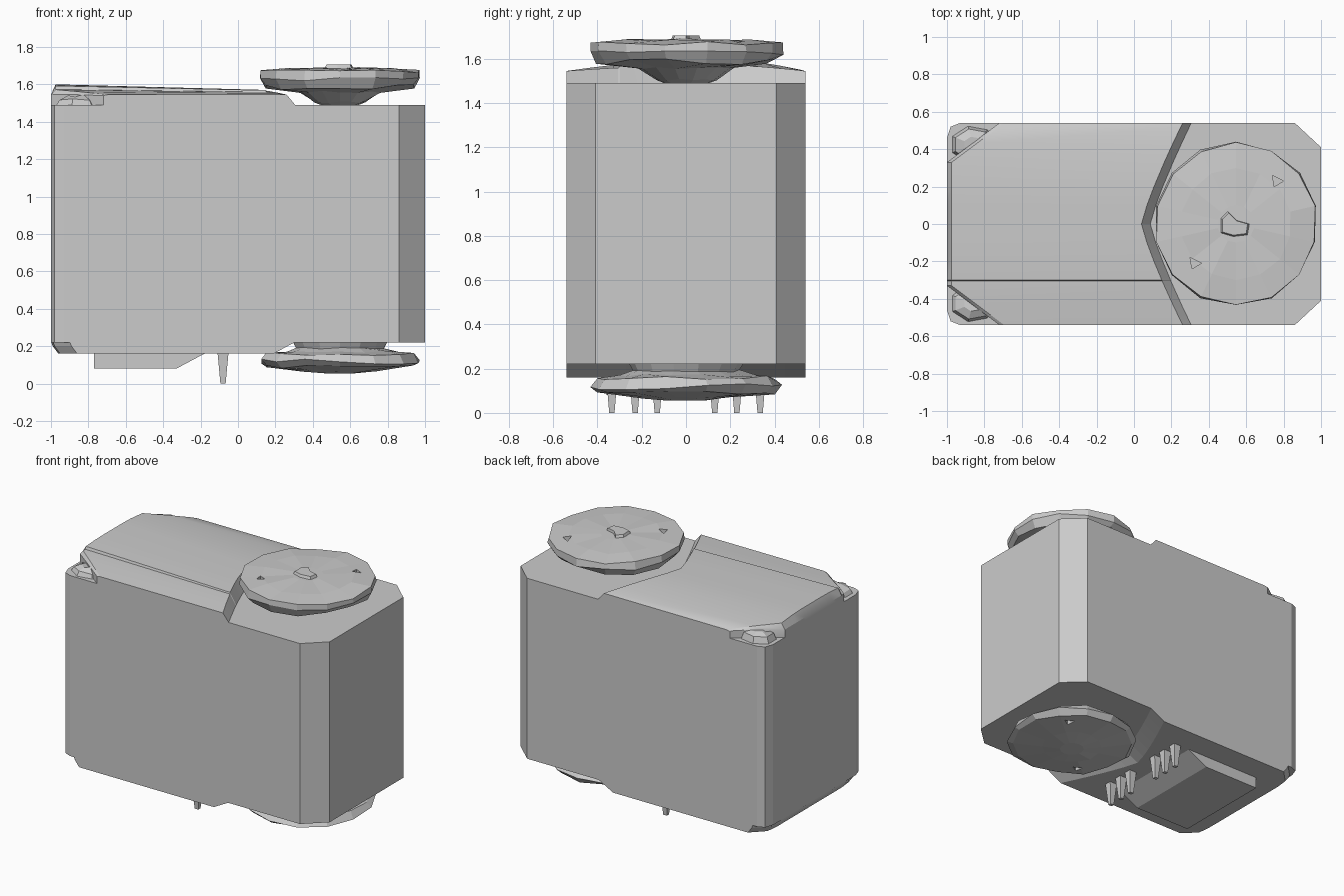
import bpy, bmesh, math, random
from mathutils import Vector

random.seed(4)
if "Cube" in bpy.data.objects:
    bpy.data.objects.remove(bpy.data.objects["Cube"])

grey = bpy.data.materials.new("plain grey")
grey.use_nodes = True
grey.diffuse_color = (0.6, 0.6, 0.6, 1)
grey.node_tree.nodes["Principled BSDF"].inputs["Base Color"].default_value = (0.6, 0.6, 0.6, 1)


def loft(name, rings, smooth=False):
    """Join equal closed rings of points and cap both ends."""
    bm = bmesh.new()
    rows = [[bm.verts.new(p) for p in ring] for ring in rings]
    n = len(rows[0])
    for a, b in zip(rows, rows[1:]):
        for i in range(n):
            j = (i + 1) % n
            bm.faces.new((a[i], a[j], b[j], b[i]))
    bm.faces.new(rows[0][::-1])
    bm.faces.new(rows[-1])
    bmesh.ops.recalc_face_normals(bm, faces=bm.faces[:])
    mesh = bpy.data.meshes.new(name)
    bm.to_mesh(mesh)
    bm.free()
    mesh.materials.append(grey)
    ob = bpy.data.objects.new(name, mesh)
    bpy.context.collection.objects.link(ob)
    if smooth:
        bpy.ops.object.select_all(action="DESELECT")
        ob.select_set(True)
        bpy.context.view_layer.objects.active = ob
        bpy.ops.object.shade_smooth_by_angle(angle=math.radians(25))
    return ob


def prism(name, outline, levels):
    return loft(name, [[(x, y, z) for x, y in outline] for z in levels])


def disc(name, profile, sides=14, wobble=0.0):
    """Faceted wheel on the shaft axis; the rim is roughly hewn."""
    rings = []
    for r, z, rough in profile:
        ring = []
        for i in range(sides):
            a = math.tau * (i + 0.5) / sides
            dz = rough * random.uniform(-1, 1)
            rr = r * (1 + wobble * random.uniform(-1, 0.5))
            ring.append((0.545 + rr * math.cos(a), rr * math.sin(a), z + dz))
        rings.append(ring)
    return loft(name, rings)


# Main case: large chamfers at the shaft end, small ones at the other
half = [(1, 0.41), (0.86, 0.54), (-0.93, 0.54), (-0.98, 0.52), (-1, 0.46)]
outline = half + [(x, -y) for x, y in reversed(half)]
prism("case_body", outline, (0.22, 1.49))


def arc(y):
    """Curved edge of the covers where they clear the wheel."""
    return 0.09 + 0.22 * (abs(y) / 0.54) ** 1.2


# Domed top cover with a stepped ridge and cut-away rear corners
section = [(-0.54, 1.545), (-0.43, 1.56), (-0.33, 1.572), (-0.305, 1.573), (-0.3, 1.592),
           (-0.2, 1.598), (-0.1, 1.6), (0, 1.6), (0.1, 1.6), (0.2, 1.597), (0.33, 1.585),
           (0.43, 1.568), (0.52, 1.55), (0.54, 1.543)]
rings = []
for y, z in section:
    back = -1 + 0.28 * max(0, abs(y) - 0.33) / 0.21
    drop = 0.5 * (z - 1.545)
    rings.append([(back, y, 1.485), (back, y, min(z, 1.55) - 0.005), (back + 0.025, y, z),
                  (arc(y) - 0.05, y, z - drop), (arc(y), y, 1.485)])
loft("top_cover", rings, True)

# Flat bottom cover with chipped rear corners
rings = []
for i in range(13):
    y = -0.54 + 0.09 * i
    back = -0.99 + 0.1 * max(0, abs(y) - 0.44) / 0.1
    rings.append([(back - 0.01, y, 0.225), (back, y, 0.2), (back + 0.03, y, 0.16),
                  (arc(y) - 0.12, y, 0.16), (arc(y), y, 0.225)])
loft("bottom_cover", rings)

# Worn screw bosses in the rear corners of the top
for side, word in ((-1, "right"), (1, "left")):
    rings = []
    for r, z in ((0.12, 1.485), (0.1, 1.525), (0.05, 1.54)):
        ring = []
        for i in range(7):
            a = math.tau * i / 7
            ring.append((-0.86 + 1.05 * r * math.cos(a),
                         side * (0.425 + 0.85 * r * math.sin(a)),
                         z + (random.uniform(-0.012, 0.012) if z > 1.5 else 0)))
        rings.append(ring)
    loft("corner_boss_" + word, rings)

# Wheels on the shaft, above and below the case
top_wheel = disc("top_wheel", [(0.09, 1.485, 0), (0.14, 1.505, 0.005), (0.22, 1.56, 0.006),
                               (0.405, 1.585, 0.014), (0.438, 1.625, 0.012), (0.435, 1.67, 0.008),
                               (0.3, 1.683, 0.006), (0.1, 1.688, 0.004)], wobble=0.015)
bottom_wheel = disc("bottom_wheel", [(0.26, 0.225, 0), (0.24, 0.19, 0.006), (0.3, 0.17, 0.006),
                                     (0.405, 0.16, 0.01), (0.435, 0.12, 0.015),
                                     (0.4, 0.09, 0.01), (0.2, 0.068, 0.005), (0.08, 0.055, 0)],
                    wobble=0.015)

# Small irregular hub on the top wheel
hub = [(0.46, -0.05), (0.53, -0.07), (0.61, -0.06), (0.62, 0), (0.55, 0.02), (0.5, 0.07), (0.46, 0.03)]
loft("top_hub", [[(x, y, 1.68) for x, y in hub],
                 [(0.54 + (x - 0.54) * 0.85, y * 0.85, 1.705) for x, y in hub]])

# Triangular screw holes through both wheels
for x, y in ((0.77, 0.23), (0.33, -0.21)):
    tri = [(x - 0.03, y + 0.03), (x - 0.02, y - 0.03), (x + 0.03, y)]
    for wheel, levels in ((top_wheel, (1.64, 1.75)), (bottom_wheel, (0.0, 0.12))):
        cutter = prism("hole_cutter", tri, levels)
        cutter.hide_render = True
        cutter.hide_set(True)
        cut = wheel.modifiers.new("hole", "BOOLEAN")
        cut.object = cutter
        cut.solver = "EXACT"

# Raised block under the case with one sloping end
side_view = [(-0.77, 0.17), (-0.77, 0.08), (-0.33, 0.08), (-0.18, 0.16), (-0.18, 0.17)]
loft("underside_block", [[(x, y, z) for x, z in side_view] for y in (-0.36, 0.36)])

# Tapered connector pins
for i, y in enumerate((-0.335, -0.23, -0.13, 0.13, 0.23, 0.335)):
    rings = []
    for z, wx, wy in ((0.225, 0.035, 0.03), (0.12, 0.025, 0.022), (0, 0.014, 0.012)):
        rings.append([(-0.08 + sx * wx, y + sy * wy, z)
                      for sx, sy in ((-1, -1), (1, -1), (1, 1), (-1, 1))])
    loft("pin_%d" % (i + 1), rings)
